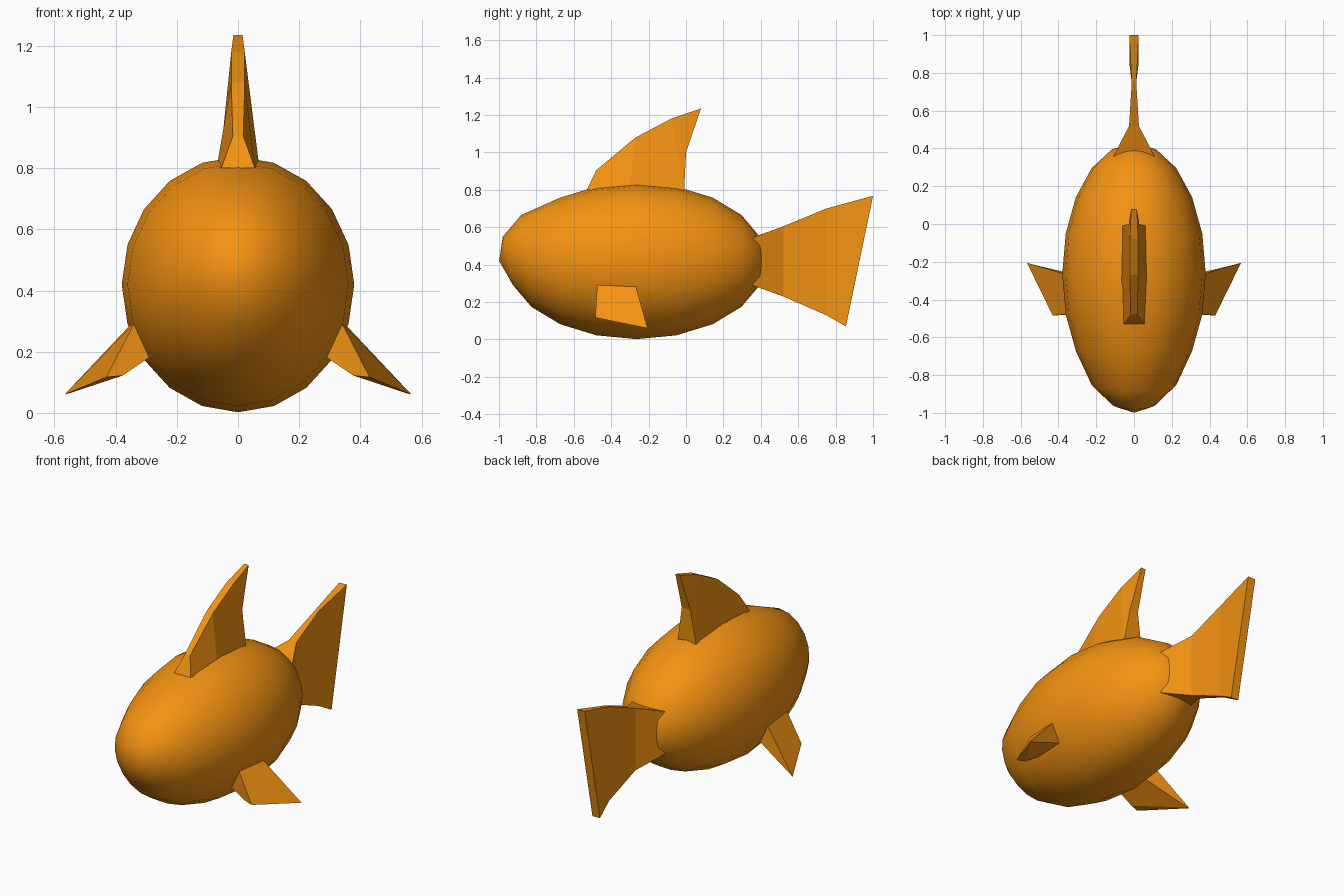
import bpy, bmesh, math
from mathutils import Matrix

if "Cube" in bpy.data.objects:
    bpy.data.objects.remove(bpy.data.objects["Cube"])

orange = bpy.data.materials.new("orange")
orange.diffuse_color = (0.9, 0.29, 0.006, 1)
orange.use_nodes = True
orange.node_tree.nodes["Principled BSDF"].inputs["Base Color"].default_value = orange.diffuse_color


def add_object(name, bm):
    bmesh.ops.recalc_face_normals(bm, faces=bm.faces[:])
    mesh = bpy.data.meshes.new(name)
    bm.to_mesh(mesh)
    bm.free()
    mesh.materials.append(orange)
    ob = bpy.data.objects.new(name, mesh)
    bpy.context.collection.objects.link(ob)
    return ob


def loft(name, rings):
    """Skin a row of four-point sections and cap both ends."""
    bm = bmesh.new()
    rows = [[bm.verts.new(p) for p in ring] for ring in rings]
    for a, b in zip(rows, rows[1:]):
        for i in range(4):
            j = (i + 1) % 4
            bm.faces.new((a[i], a[j], b[j], b[i]))
    bm.faces.new(rows[0])
    bm.faces.new(rows[-1])
    return add_object(name, bm)


def fin_ring(low, top):
    """Section of an upright fin; low and top are (half width, y, z)."""
    (a, y0, z0), (b, y1, z1) = low, top
    return [(-a, y0, z0), (a, y0, z0), (b, y1, z1), (-b, y1, z1)]


# Body: stretched sphere along y, with the upper nose pushed forward
CY, CZ, RX, RY, RZ = -0.265, 0.42, 0.38, 0.694, 0.418
bm = bmesh.new()
bmesh.ops.create_uvsphere(bm, u_segments=20, v_segments=10, radius=1,
                          matrix=Matrix.Rotation(math.pi / 2, 4, 'X'))
for v in bm.verts:
    x, y, z = v.co
    r = math.hypot(x, z)
    shift = 0
    if r < 0.01 and y < 0:
        shift = 0.04
    elif y < -0.75:
        shift = 0.0275 * (1 + z / r)
    v.co = (x * RX, CY + y * RY - shift, CZ + z * RZ)
for f in bm.faces:
    f.smooth = True
add_object("body", bm)

# Dorsal fin
loft("dorsal_fin", [
    fin_ring((0.055, -0.53, 0.80), (0.017, -0.48, 0.905)),
    fin_ring((0.070, -0.30, 0.80), (0.022, -0.27, 1.08)),
    fin_ring((0.062, -0.01, 0.79), (0.022, -0.08, 1.18)),
    fin_ring((0.028, 0.00, 1.00), (0.015, 0.08, 1.235)),
])

# Tail fin
loft("tail_fin", [
    fin_ring((0.11, 0.355, 0.29), (0.11, 0.355, 0.545)),
    fin_ring((0.026, 0.52, 0.23), (0.026, 0.52, 0.605)),
    fin_ring((0.012, 0.75, 0.13), (0.012, 0.75, 0.70)),
    fin_ring((0.025, 0.855, 0.07), (0.025, 1.0, 0.768)),
])

# Side fins, mirrored across x
side = loft("side_fins", [
    [(0.34, -0.475, 0.292), (0.35, -0.27, 0.29),
     (0.30, -0.27, 0.178), (0.285, -0.475, 0.185)],
    [(0.43, -0.485, 0.117), (0.567, -0.205, 0.06),
     (0.555, -0.21, 0.063), (0.377, -0.47, 0.122)],
])
side.modifiers.new("mirror", 'MIRROR')
